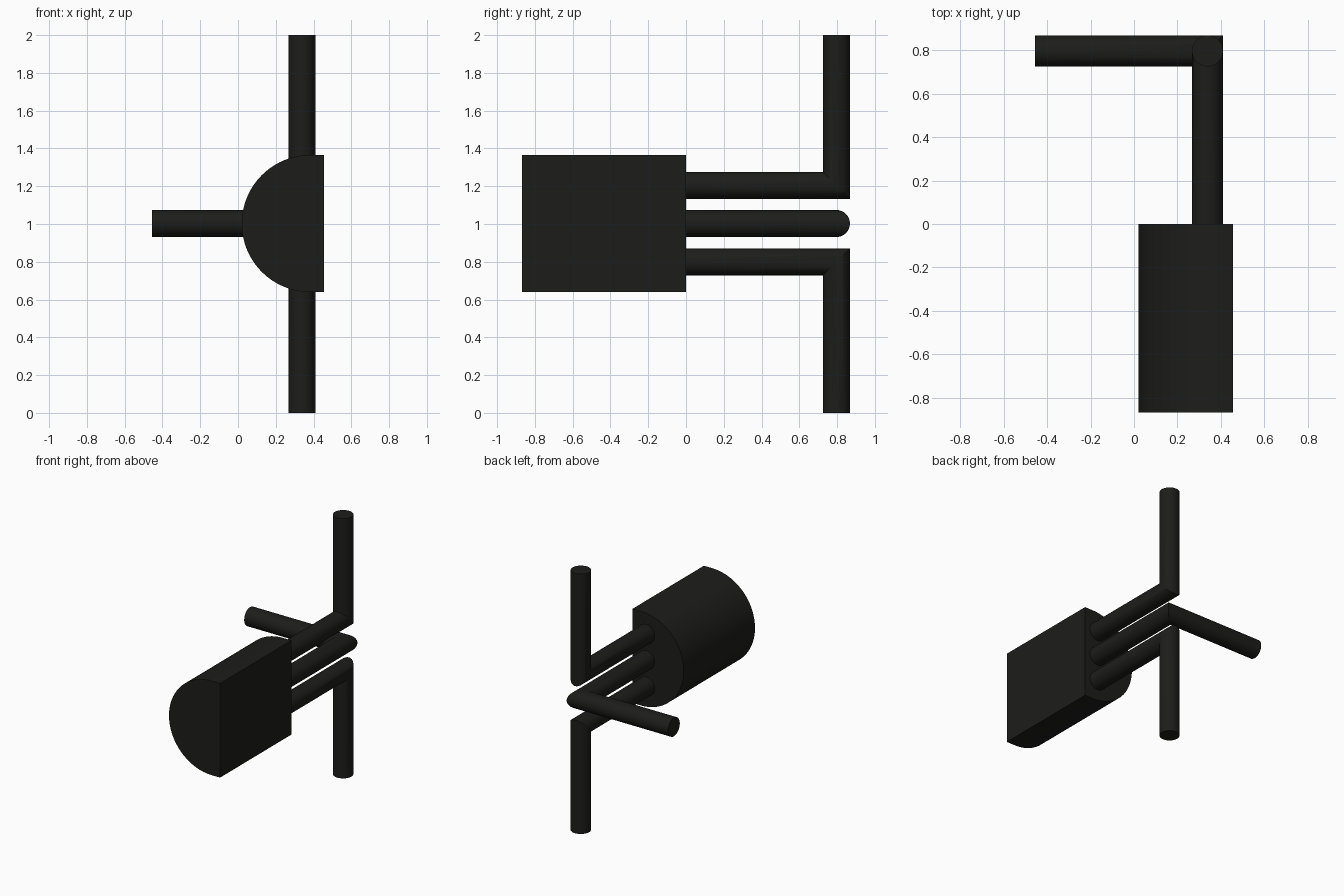
import bpy, bmesh, math

if "Cube" in bpy.data.objects:
    bpy.data.objects.remove(bpy.data.objects["Cube"])

dark = bpy.data.materials.new("dark_plastic")
dark.diffuse_color = (0.012, 0.012, 0.011, 1)
dark.use_nodes = True
dark.node_tree.nodes["Principled BSDF"].inputs["Base Color"].default_value = dark.diffuse_color


def loft(name, rings):
    """Skin a list of matching closed rings and cap both ends."""
    bm = bmesh.new()
    loops = [[bm.verts.new(p) for p in ring] for ring in rings]
    n = len(loops[0])
    for a, b in zip(loops, loops[1:]):
        for i in range(n):
            j = (i + 1) % n
            bm.faces.new((a[i], a[j], b[j], b[i]))
    bm.faces.new(loops[0])
    bm.faces.new(loops[-1])
    bmesh.ops.recalc_face_normals(bm, faces=bm.faces)
    mesh = bpy.data.meshes.new(name)
    bm.to_mesh(mesh)
    bm.free()
    mesh.materials.append(dark)
    mesh.shade_smooth()
    mesh.set_sharp_from_angle(angle=math.radians(30))
    obj = bpy.data.objects.new(name, mesh)
    bpy.context.collection.objects.link(obj)
    return obj


# D-shaped body: half circle with short straight sides up to the flat face
R, CX, CZ, FLAT = 0.3625, 0.3825, 1.0025, 0.455
N = 48
profile = [(CX + R * math.cos(a), CZ + R * math.sin(a))
           for a in (math.pi / 2 + math.pi * i / N for i in range(N + 1))]
profile += [(FLAT, CZ - R), (FLAT, CZ + R)]
loft("body", [[(x, y, z) for x, z in profile] for y in (-0.868, 0)])

# Round leads with one sharp mitred right-angle bend
LX, LY, LR, SIDES = 0.338, 0.7965, 0.0715, 32


def lead(name, z, dx, dz, length):
    start, bend, end = [], [], []
    for i in range(SIDES):
        a = 2 * math.pi * i / SIDES
        ox, oz = LR * math.cos(a), LR * math.sin(a)
        s = ox * dx + oz * dz          # offset along the bend direction
        start.append((LX + ox, 0, z + oz))
        bend.append((LX + ox, LY - s, z + oz))
        end.append((LX + ox + dx * (length - s), LY - s,
                    z + oz + dz * (length - s)))
    loft(name, [start, bend, end])


lead("upper_lead", 1.204, 0, 1, 2 - 1.204)
lead("middle_lead", 1.0025, -1, 0, LX + 0.455)
lead("lower_lead", 0.80, 0, -1, 0.80)
